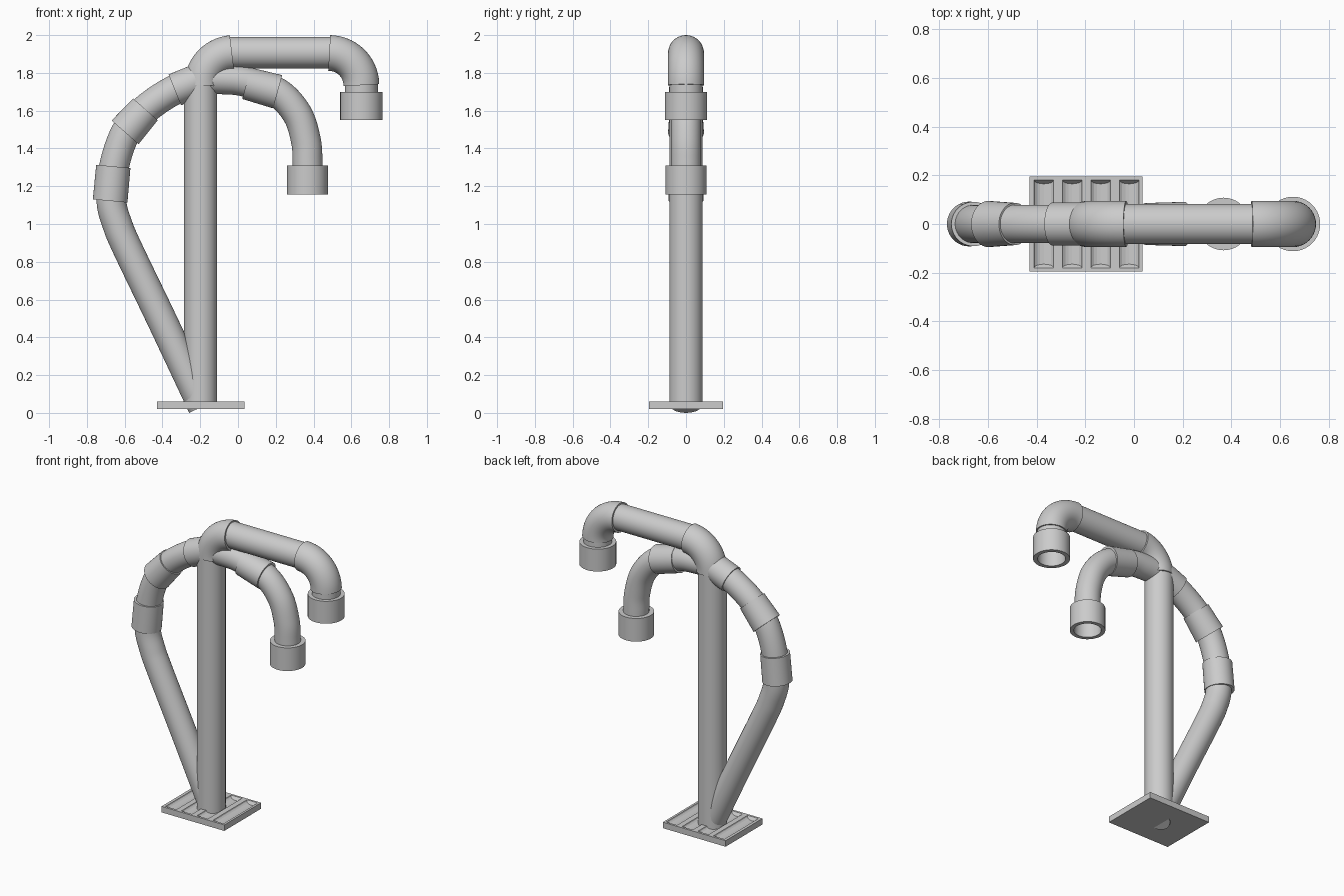
import bpy, bmesh
from math import sin, cos, pi, radians
from mathutils import Vector

if "Cube" in bpy.data.objects:
    bpy.data.objects.remove(bpy.data.objects["Cube"])


def finish(name, bm, smooth=True):
    bmesh.ops.recalc_face_normals(bm, faces=bm.faces)
    me = bpy.data.meshes.new(name)
    bm.to_mesh(me)
    bm.free()
    ob = bpy.data.objects.new(name, me)
    bpy.context.collection.objects.link(ob)
    if smooth:
        bpy.ops.object.select_all(action='DESELECT')
        ob.select_set(True)
        bpy.context.view_layer.objects.active = ob
        bpy.ops.object.shade_smooth_by_angle(angle=radians(35))
    return ob


def skin(bm, rings, capped=True):
    """Bridge consecutive vertex rings, optionally closing both ends."""
    n = len(rings[0])
    for a, b in zip(rings, rings[1:]):
        for i in range(n):
            j = (i + 1) % n
            bm.faces.new((a[i], a[j], b[j], b[i]))
    if capped:
        bm.faces.new(rings[0])
        bm.faces.new(rings[-1])


def tube(name, path, r0, r1=None, n=40):
    """Round tube along (x, z) points in the y = 0 plane."""
    r1 = r0 if r1 is None else r1
    bm = bmesh.new()
    pts = [Vector((x, 0, z)) for x, z in path]
    rings = []
    for k, p in enumerate(pts):
        t = (pts[min(k + 1, len(pts) - 1)] - pts[max(k - 1, 0)]).normalized()
        side = Vector((-t.z, 0, t.x))
        r = r0 + (r1 - r0) * k / (len(pts) - 1)
        rings.append([bm.verts.new(p + side * (r * cos(2 * pi * i / n))
                                   + Vector((0, r * sin(2 * pi * i / n), 0)))
                      for i in range(n)])
    skin(bm, rings)
    return finish(name, bm)


def spline(points, steps=6):
    """Catmull-Rom curve through the points."""
    p = [Vector(q) for q in points]
    p = [2 * p[0] - p[1]] + p + [2 * p[-1] - p[-2]]
    out = []
    for a, b, c, d in zip(p, p[1:], p[2:], p[3:]):
        for s in range(steps):
            t = s / steps
            out.append(0.5 * (2 * b + (c - a) * t + (2 * a - 5 * b + 4 * c - d) * t * t
                              + (3 * b - a - 3 * c + d) * t ** 3))
    return out + [p[-2]]


def arc(cx, cz, r, a0, a1, n=14):
    return [(cx + r * cos(radians(a0 + (a1 - a0) * i / n)),
             cz + r * sin(radians(a0 + (a1 - a0) * i / n))) for i in range(n + 1)]


def nozzle(name, x, z0, z1, r, inner, n=40):
    """Outlet cup, open at the bottom."""
    bm = bmesh.new()
    prof = [(0.03, z1), (r, z1), (r, z0), (inner, z0), (inner, z1 - 0.02), (0.03, z1 - 0.02)]
    rings = [[bm.verts.new((x + q * cos(2 * pi * i / n), q * sin(2 * pi * i / n), z))
              for i in range(n)] for q, z in prof]
    skin(bm, rings)
    return finish(name, bm)


# Base plate with four scooped grooves
bm = bmesh.new()
bmesh.ops.create_cube(bm, size=1)
for v in bm.verts:
    v.co = (v.co.x * 0.465 - 0.1975, v.co.y * 0.39, v.co.z * 0.04 + 0.04)
plate = finish("base_plate", bm, False)
bm = bmesh.new()
for gx in (-0.37, -0.254, -0.137, -0.02):
    sect = [(-0.04, 0.02)] + [(-0.04 * cos(pi * i / 8), -0.02 * sin(pi * i / 8))
                              for i in range(9)] + [(0.04, 0.02)]
    skin(bm, [[bm.verts.new((gx + x, s * (0.18 + 0.75 * z), 0.06 + z)) for x, z in sect]
              for s in (-1, 1)])
cutter = finish("groove_cutter", bm, False)
cutter.hide_render = True
cutter.hide_set(True)
mod = plate.modifiers.new("grooves", 'BOOLEAN')
mod.operation = 'DIFFERENCE'
mod.solver = 'EXACT'
mod.object = cutter

# Upright post and upper arm
tube("post", [(-0.198, 0.03), (-0.198, 1.78)], 0.088)
tube("upper_arm", [(-0.05, 1.907), (0.5, 1.907)], 0.083)
tube("left_elbow", arc(-0.02, 1.735, 0.17, 180, 94), 0.095)
tube("right_elbow", arc(0.483, 1.735, 0.17, 90, 0), 0.095)
tube("right_neck", [(0.653, 1.66), (0.653, 1.745)], 0.087)
nozzle("upper_nozzle", 0.653, 1.55, 1.70, 0.112, 0.085)

# Curved side pipe running from the plate, behind the post, to the lower outlet
path = [(-0.187, 0.034), (-0.402, 0.49), (-0.58, 0.86), (-0.636, 0.99), (-0.67, 1.12),
        (-0.657, 1.30), (-0.594, 1.485), (-0.49, 1.607), (-0.34, 1.708), (-0.2, 1.76),
        (-0.06, 1.765), (0.05, 1.75), (0.21, 1.695), (0.315, 1.58), (0.36, 1.44),
        (0.368, 1.33), (0.368, 1.28)]
tube("side_pipe", spline(path), 0.079)
nozzle("lower_nozzle", 0.368, 1.155, 1.31, 0.108, 0.083)

# Sleeves over the joints of the side pipe
sleeves = [((-0.677, 1.122), (-0.66, 1.305), 0.092, 0.091),
           ((-0.598, 1.485), (-0.49, 1.607), 0.095, 0.087),
           ((-0.335, 1.71), (-0.2, 1.765), 0.088, 0.088),
           ((0.045, 1.745), (0.21, 1.70), 0.086, 0.091)]
for k, (a, b, ra, rb) in enumerate(sleeves):
    tube(f"pipe_sleeve_{k + 1}", [a, b], ra, rb)
